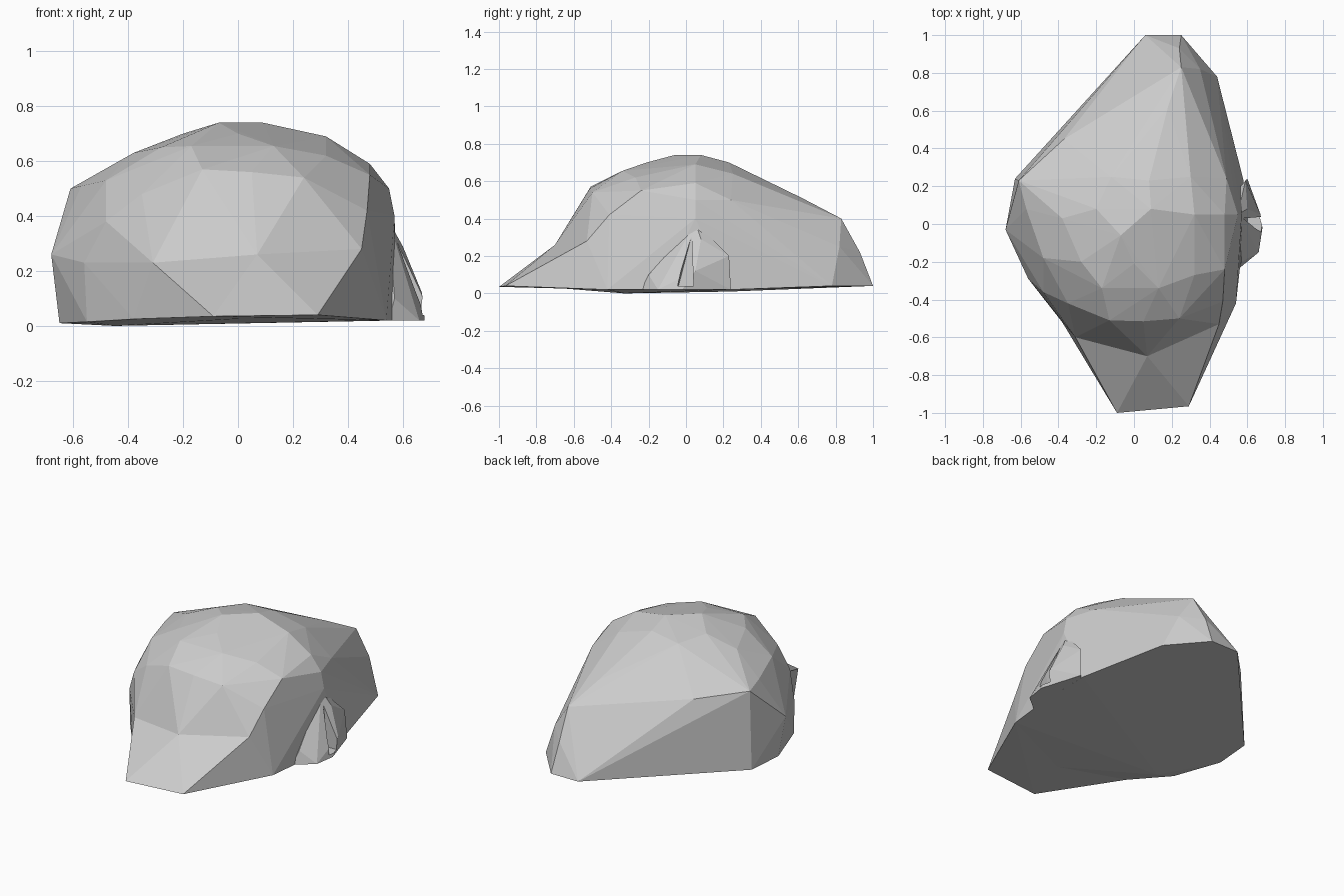
import bpy, bmesh


def hull(name, points):
    """Faceted convex chunk of stone spanned by a few corner points."""
    bm = bmesh.new()
    for p in points:
        bm.verts.new(p)
    res = bmesh.ops.convex_hull(bm, input=bm.verts[:])
    loose = [v for v in bm.verts if not v.link_faces]
    bmesh.ops.delete(bm, geom=loose, context='VERTS')
    bmesh.ops.recalc_face_normals(bm, faces=bm.faces[:])
    mesh = bpy.data.meshes.new(name)
    bm.to_mesh(mesh)
    bm.free()
    ob = bpy.data.objects.new(name, mesh)
    bpy.context.collection.objects.link(ob)
    return ob


def combine(target, other, operation):
    """Apply a boolean and remove the helper chunk."""
    mod = target.modifiers.new(operation, 'BOOLEAN')
    mod.operation = operation
    mod.solver = 'EXACT'
    mod.object = other
    bpy.context.view_layer.objects.active = target
    bpy.ops.object.modifier_apply(modifier=mod.name)
    bpy.data.objects.remove(other, do_unlink=True)


# Footprint and side walls
walls = [
    (-0.38, -0.52, 0.025), (-0.55, -0.30, 0.015), (-0.45, -0.33, 0.0),
    (-0.65, 0.0, 0.01), (-0.63, 0.24, 0.01), (0.06, 1.0, 0.04),
    (0.25, 1.0, 0.04), (0.44, 0.78, 0.04), (0.58, 0.23, 0.02),
    (0.57, -0.15, 0.02), (0.54, -0.42, 0.02), (0.07, -0.70, 0.03),
    (-0.68, -0.03, 0.26), (-0.61, 0.23, 0.50), (-0.56, -0.29, 0.23),
    (-0.48, -0.36, 0.38), (-0.31, -0.60, 0.23), (0.07, -0.70, 0.26),
    (0.45, -0.53, 0.28), (0.47, -0.41, 0.42), (0.57, 0.05, 0.40),
]
# Domed crown
crown = [
    (-0.13, -0.51, 0.57), (0.05, -0.515, 0.56), (0.24, -0.50, 0.54),
    (0.48, -0.24, 0.55), (-0.35, -0.42, 0.48), (-0.17, -0.34, 0.655),
    (0.13, -0.34, 0.655), (0.32, -0.27, 0.62), (-0.28, -0.20, 0.65),
    (-0.48, -0.18, 0.53), (-0.38, 0.03, 0.63), (-0.57, 0.08, 0.51),
    (-0.20, 0.08, 0.70), (0.0, -0.21, 0.70), (-0.07, -0.06, 0.74),
    (0.09, 0.08, 0.74), (0.32, 0.05, 0.69), (0.48, 0.05, 0.59),
    (0.55, 0.05, 0.50), (0.08, 0.23, 0.70), (-0.12, 0.25, 0.68),
    (-0.37, 0.45, 0.47), (0.30, 0.25, 0.64), (0.49, 0.24, 0.50),
]
# Long sloping tail at the back
tail = [
    (0.11, 0.40, 0.61), (0.18, 0.62, 0.51), (0.25, 0.83, 0.40),
    (0.35, 0.82, 0.25), (0.24, 0.93, 0.22),
]
rock = hull("rock", walls + crown + tail)

# Flared lip at the front
combine(rock, hull("front_lip", [
    (-0.09, -1.0, 0.035), (0.29, -0.965, 0.04), (0.05, -0.82, 0.165),
    (0.07, -0.70, 0.26), (-0.31, -0.60, 0.23), (0.45, -0.53, 0.28),
    (-0.38, -0.52, 0.025), (0.54, -0.42, 0.02), (0.40, -0.2, 0.022),
    (-0.30, -0.3, 0.022), (0.0, -0.3, 0.2),
]), 'UNION')

# Small flake bulging from the right side
combine(rock, hull("side_flake", [
    (0.55, -0.24, 0.02), (0.66, -0.15, 0.02), (0.68, -0.02, 0.02),
    (0.67, 0.05, 0.12), (0.60, 0.24, 0.02), (0.60, 0.08, 0.29),
    (0.59, 0.23, 0.20), (0.55, 0.05, 0.38), (0.57, -0.20, 0.10),
    (0.40, 0.0, 0.1), (0.40, 0.0, 0.025),
]), 'UNION')

# Narrow crack in the flake
combine(rock, hull("crack", [
    (0.75, -0.05, 0.04), (0.75, 0.04, 0.04), (0.75, 0.03, 0.31),
    (0.60, -0.04, 0.04), (0.60, 0.04, 0.04), (0.58, 0.03, 0.31),
    (0.60, 0.01, 0.12), (0.75, 0.01, 0.33),
]), 'DIFFERENCE')
